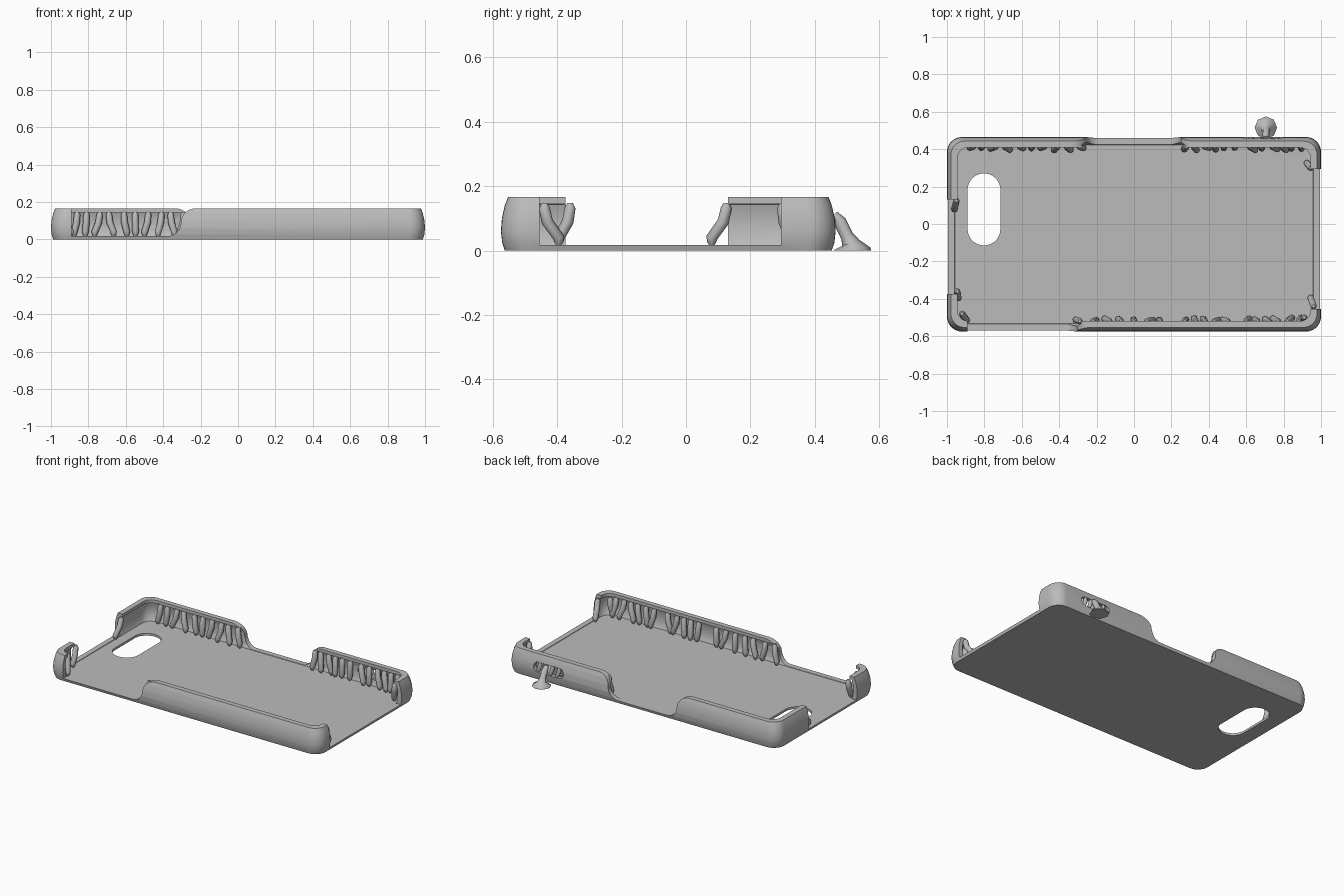
import bpy, bmesh, math, random
from mathutils import Vector

random.seed(4)
if "Cube" in bpy.data.objects:
    bpy.data.objects.remove(bpy.data.objects["Cube"])

grey = bpy.data.materials.new("plain grey")
grey.use_nodes = True
grey.diffuse_color = (0.5, 0.5, 0.5, 1)
grey.node_tree.nodes["Principled BSDF"].inputs["Base Color"].default_value = (0.5, 0.5, 0.5, 1)

MID_Y, HALF_X, HALF_Y = -0.055, 1.0, 0.52
FLOOR, EDGE, TOP = 0.015, 0.018, 0.166


def add_mesh(name, bm):
    bmesh.ops.recalc_face_normals(bm, faces=bm.faces)
    mesh = bpy.data.meshes.new(name)
    bm.to_mesh(mesh)
    bm.free()
    mesh.materials.append(grey)
    obj = bpy.data.objects.new(name, mesh)
    bpy.context.collection.objects.link(obj)
    return obj


def smooth(obj, angle):
    bpy.ops.object.select_all(action='DESELECT')
    obj.select_set(True)
    bpy.context.view_layer.objects.active = obj
    bpy.ops.object.shade_smooth_by_angle(angle=math.radians(angle))


def rounded_ring(bm, inset, z, steps=8):
    """Rounded rectangle of vertices, inset from the widest outline."""
    r = 0.08 - inset * 0.4
    ring = []
    for k, (sx, sy) in enumerate([(1, 1), (-1, 1), (-1, -1), (1, -1)]):
        for i in range(steps + 1):
            a = math.pi / 2 * (k + i / steps)
            x = sx * (HALF_X - inset - r) + r * math.cos(a)
            y = sy * (HALF_Y - inset - r) + r * math.sin(a)
            ring.append(bm.verts.new((x, MID_Y + y, z)))
    return ring


def cut(obj, points, axis, lo, hi):
    """Subtract a 2D outline extruded along an axis."""
    bm = bmesh.new()
    place = {'Y': lambda p: (p[0], lo, p[1]), 'Z': lambda p: (p[0], p[1], lo)}[axis]
    face = bm.faces.new([bm.verts.new(place(p)) for p in points])
    ext = bmesh.ops.extrude_face_region(bm, geom=[face])
    shift = Vector((0, hi - lo, 0)) if axis == 'Y' else Vector((0, 0, hi - lo))
    bmesh.ops.translate(bm, vec=shift,
                        verts=[v for v in ext["geom"] if isinstance(v, bmesh.types.BMVert)])
    cutter = add_mesh("cutter", bm)
    cutter.hide_render = True
    mod = obj.modifiers.new("cut", 'BOOLEAN')
    mod.operation, mod.solver, mod.object = 'DIFFERENCE', 'EXACT', cutter
    bpy.context.view_layer.objects.active = obj
    bpy.ops.object.modifier_apply(modifier=mod.name)
    bpy.data.objects.remove(cutter)


def box(x0, x1, y0, y1):
    return [(x0, y0), (x1, y0), (x1, y1), (x0, y1)]


def s_curve(x, side, steps=8):
    """Sweeping end of a wall opening, from the floor edge up to the rim."""
    h = (TOP - EDGE) / 2
    quarter = [math.pi / 2 * i / steps for i in range(steps + 1)]
    low = [(x - side * 0.07 * (1 - math.sin(a)), EDGE + h * (1 - math.cos(a))) for a in quarter]
    high = [(x + side * 0.08 * (1 - math.cos(a)), EDGE + h + h * math.sin(a)) for a in quarter]
    return low + high[1:] + [(x + side * 0.08, 0.3)]


def stadium(cx, cy, w, h, steps=10):
    """Rounded slot outline, w by h overall."""
    r = min(w, h) / 2
    pts = []
    for i in range(4 * steps):
        a = 2 * math.pi * (i + 0.5) / (4 * steps)
        c, s = math.cos(a), math.sin(a)
        pts.append((cx + r * c + math.copysign(w / 2 - r, c),
                    cy + r * s + math.copysign(h / 2 - r, s)))
    return pts


# Tray with bulging walls and an inward lip
bm = bmesh.new()
profile = [(0.012, 0), (0.004, 0.025), (0, 0.06), (0.003, 0.1), (0.012, 0.14), (0.022, TOP),
           (0.056, TOP), (0.056, 0.145), (0.04, 0.143), (0.03, 0.11), (0.029, 0.07),
           (0.034, 0.035), (0.042, FLOOR)]
rings = [rounded_ring(bm, d, z) for d, z in profile]
for a, b in zip(rings, rings[1:]):
    for i in range(len(a)):
        j = (i + 1) % len(a)
        bm.faces.new((a[i], a[j], b[j], b[i]))
bm.faces.new(rings[0])
bm.faces.new(rings[-1])
case = add_mesh("case_tray", bm)

# Openings in both ends, front and back walls, then the lens hole and button slot
cut(case, box(-1.1, -0.92, -0.375, 0.13), 'Z', EDGE, 0.3)
cut(case, box(0.92, 1.1, -0.455, 0.295), 'Z', EDGE, 0.3)
cut(case, [(-0.89, 0.3), (-0.89, EDGE)] + s_curve(-0.305, 1), 'Y', -0.7, -0.48)
cut(case, s_curve(-0.255, -1)[::-1] + s_curve(0.25, 1), 'Y', 0.38, 0.6)
cut(case, stadium(-0.802, 0.078, 0.175, 0.385), 'Z', -0.1, 0.1)
cut(case, stadium(0.69, 0.085, 0.22, 0.065), 'Y', 0.38, 0.6)
smooth(case, 30)


def tubes(name, paths):
    """Bent round rods; each point is (x, y, z, radius)."""
    curve = bpy.data.curves.new(name, 'CURVE')
    curve.dimensions = '3D'
    curve.bevel_depth, curve.bevel_resolution, curve.use_fill_caps = 1, 2, True
    for path in paths:
        spline = curve.splines.new('POLY')
        spline.points.add(len(path) - 1)
        for point, (x, y, z, r) in zip(spline.points, path):
            point.co, point.radius = (x, y, z, 1), r
    temp = bpy.data.objects.new("temp", curve)
    bpy.context.collection.objects.link(temp)
    mesh = bpy.data.meshes.new_from_object(temp.evaluated_get(bpy.context.evaluated_depsgraph_get()))
    bpy.data.objects.remove(temp)
    mesh.materials.clear()
    mesh.materials.append(grey)
    obj = bpy.data.objects.new(name, mesh)
    bpy.context.collection.objects.link(obj)
    smooth(obj, 50)


def rod(top, foot):
    """Support rod that hangs under the lip and bends toward its foot."""
    (x, y), (u, v) = top, foot
    mx, my = x + (u - x) * 0.2, y + (v - y) * 0.2
    return [(x, y, 0.147, 0.009), (x, y, 0.132, 0.017), (mx, my, 0.09, 0.018),
            (u, v, 0.04, 0.018), (u, v, 0.026, 0.014), (u, v, FLOOR, 0.007)]


def row(xs, y, inward):
    return [rod((x, y), (x + random.uniform(-0.03, 0.03), y + inward * random.uniform(0.003, 0.018)))
            for x in xs]


# Rows of support rods under the long lips
tubes("back_right_rods", row([-.86, -.81, -.74, -.69, -.61, -.55, -.48, -.41, -.36, -.29], 0.413, -1))
tubes("back_left_rods", row([.28, .32, .38, .43, .48, .54, .62, .68, .74, .79, .84, .89], 0.413, -1))
tubes("front_rods", row([-.29, -.22, -.13, -.07, 0, .07, .14, .27, .33, .38, .43, .5,
                         .6, .66, .72, .77, .82, .88], -0.52, 1))

# Single rods at the corners and beside the end openings
tubes("corner_rods", [
    rod((-0.95, 0.125), (-0.96, 0.08)), rod((-0.945, -0.36), (-0.94, -0.395)),
    rod((0.96, -0.44), (0.945, -0.395)), rod((0.945, 0.3), (0.925, 0.325)),
    rod((-0.92, -0.48), (-0.895, -0.515)), rod((0.91, -0.5), (0.9, -0.51))])

# Small rods in the button slot and the outer strut with its flared foot
tubes("slot_rods", [[(x, 0.448, 0.115, 0.01), (x, 0.45, 0.095, 0.014), (x + 0.015, 0.452, 0.055, 0.012)]
                    for x in (0.62, 0.67, 0.72, 0.76)])
tubes("outer_strut", [[(0.705, 0.515, 0, 0.06), (0.705, 0.515, 0.005, 0.058), (0.705, 0.512, 0.024, 0.028),
                       (0.705, 0.5, 0.045, 0.02), (0.705, 0.478, 0.09, 0.02), (0.705, 0.46, 0.112, 0.013)]])
